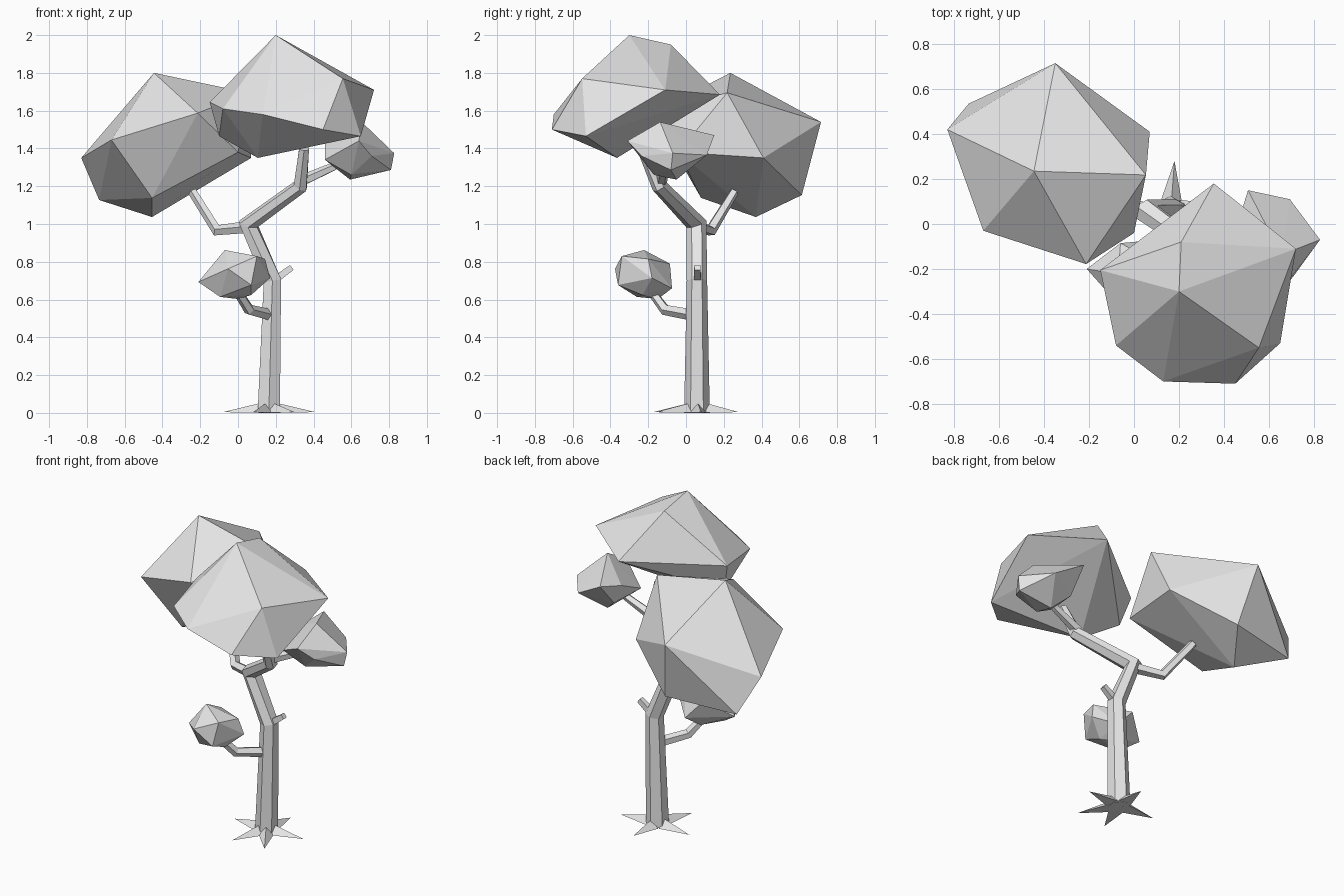
import bpy
import bmesh
import math
from mathutils import Vector

cube = bpy.data.objects.get("Cube")
if cube:
    bpy.data.objects.remove(cube, do_unlink=True)

grey = bpy.data.materials.new("plain_grey")
grey.use_nodes = True
grey.diffuse_color = (0.8, 0.8, 0.8, 1)
grey.node_tree.nodes["Principled BSDF"].inputs["Base Color"].default_value = (0.8, 0.8, 0.8, 1)


def finish(name, bm):
    bmesh.ops.recalc_face_normals(bm, faces=bm.faces)
    mesh = bpy.data.meshes.new(name)
    bm.to_mesh(mesh)
    bm.free()
    mesh.materials.append(grey)
    obj = bpy.data.objects.new(name, mesh)
    bpy.context.collection.objects.link(obj)
    return obj


def hull(name, points):
    """Faceted convex lump through a few corner points."""
    bm = bmesh.new()
    for p in points:
        bm.verts.new(p)
    res = bmesh.ops.convex_hull(bm, input=bm.verts)
    loose = [v for v in bm.verts if not v.link_faces]
    bmesh.ops.delete(bm, geom=loose, context='VERTS')
    return finish(name, bm)


def limb(name, path, radii, sides=5):
    """Tapered, many-sided tube along a bent path."""
    bm = bmesh.new()
    path = [Vector(p) for p in path]
    rings = []
    for i, (p, r) in enumerate(zip(path, radii)):
        before = (p - path[i - 1]).normalized() if i else Vector()
        after = (path[i + 1] - p).normalized() if i < len(path) - 1 else Vector()
        turn = Vector((0, 0, 1)).rotation_difference(before + after)
        ring = []
        for k in range(sides):
            a = math.tau * (k + 0.5) / sides
            ring.append(bm.verts.new(p + turn @ Vector((r * math.cos(a), r * math.sin(a), 0))))
        rings.append(ring)
    for low, high in zip(rings, rings[1:]):
        for k in range(sides):
            n = (k + 1) % sides
            bm.faces.new((low[k], low[n], high[n], high[k]))
    bm.faces.new(rings[0][::-1])
    bm.faces.new(rings[-1])
    return finish(name, bm)


# Trunk and branches
limb("trunk", [(.163, .058, 0), (.182, .058, .7), (.055, .055, 1), (.33, -.14, 1.2), (.35, -.23, 1.4)],
     [.068, .054, .056, .042, .03], 6)
limb("left_fork", [(.07, .055, .985), (-.11, .13, .965), (-.24, .255, 1.17)], [.034, .032, .025])
limb("side_fork", [(.32, -.13, 1.22), (.5, -.12, 1.3), (.6, -.1, 1.36)], [.032, .024, .02])
limb("low_branch", [(.16, .03, .52), (.06, -.11, .545), (0, -.18, .64)], [.032, .03, .025])
limb("stub_twig", [(.19, .06, .7), (.285, .06, .77)], [.028, .022], 4)

# Flat pointed roots around the base
base = Vector((.163, .058, 0))
root_tips = [(-.08, .08), (.18, .28), (.41, .08), (.3, -.16), (.08, -.175)]
for i, (x, y) in enumerate(root_tips):
    tip = Vector((x, y, .004))
    out = (tip - base).normalized()
    side = Vector((-out.y, out.x, 0)) * .045
    foot = base + out * .05
    middle = base.lerp(tip, .6)
    hull(f"root_{i + 1}", [foot + side, foot - side, foot + Vector((0, 0, .05)), base,
                           middle + side * .45, middle - side * .45,
                           middle + Vector((0, 0, .018)), tip])

# Foliage clumps
hull("upper_foliage", [
    (.2, -.3, 2), (.21, -.08, 1.95), (.555, -.55, 1.77), (.72, -.11, 1.71),
    (.65, -.53, 1.465), (.45, -.71, 1.5), (.13, -.7, 1.58), (-.08, -.54, 1.61),
    (-.15, -.205, 1.645), (.355, .18, 1.685), (.105, -.365, 1.35), (-.1, -.25, 1.465)])
hull("back_foliage", [
    (-.35, .715, 1.54), (-.735, .535, 1.127), (-.83, .42, 1.35), (-.67, -.03, 1.445),
    (-.213, -.178, 1.587), (.053, .218, 1.695), (.07, .41, 1.35), (-.445, .235, 1.8),
    (0, -.04, 1.38), (-.455, .37, 1.037), (-.28, .613, 1.153), (-.455, .08, 1.138)])
hull("side_foliage", [
    (.827, -.07, 1.375), (.81, -.08, 1.286), (.507, .15, 1.47), (.693, .11, 1.365),
    (.707, -.235, 1.36), (.593, -.05, 1.235), (.655, -.137, 1.54), (.46, -.2, 1.34),
    (.46, 0, 1.434), (.64, -.31, 1.44), (.5, .02, 1.32), (.6, -.17, 1.26)])
hull("low_foliage", [
    (-.07, -.222, .862), (.143, -.2, .815), (.17, -.18, .714), (-.053, -.376, .763),
    (-.21, -.2, .693), (0, -.148, .603), (-.095, -.26, .614), (-.06, -.085, .79),
    (.06, -.074, .66), (.1, -.34, .83), (.07, -.36, .677), (.07, -.23, .624)])
